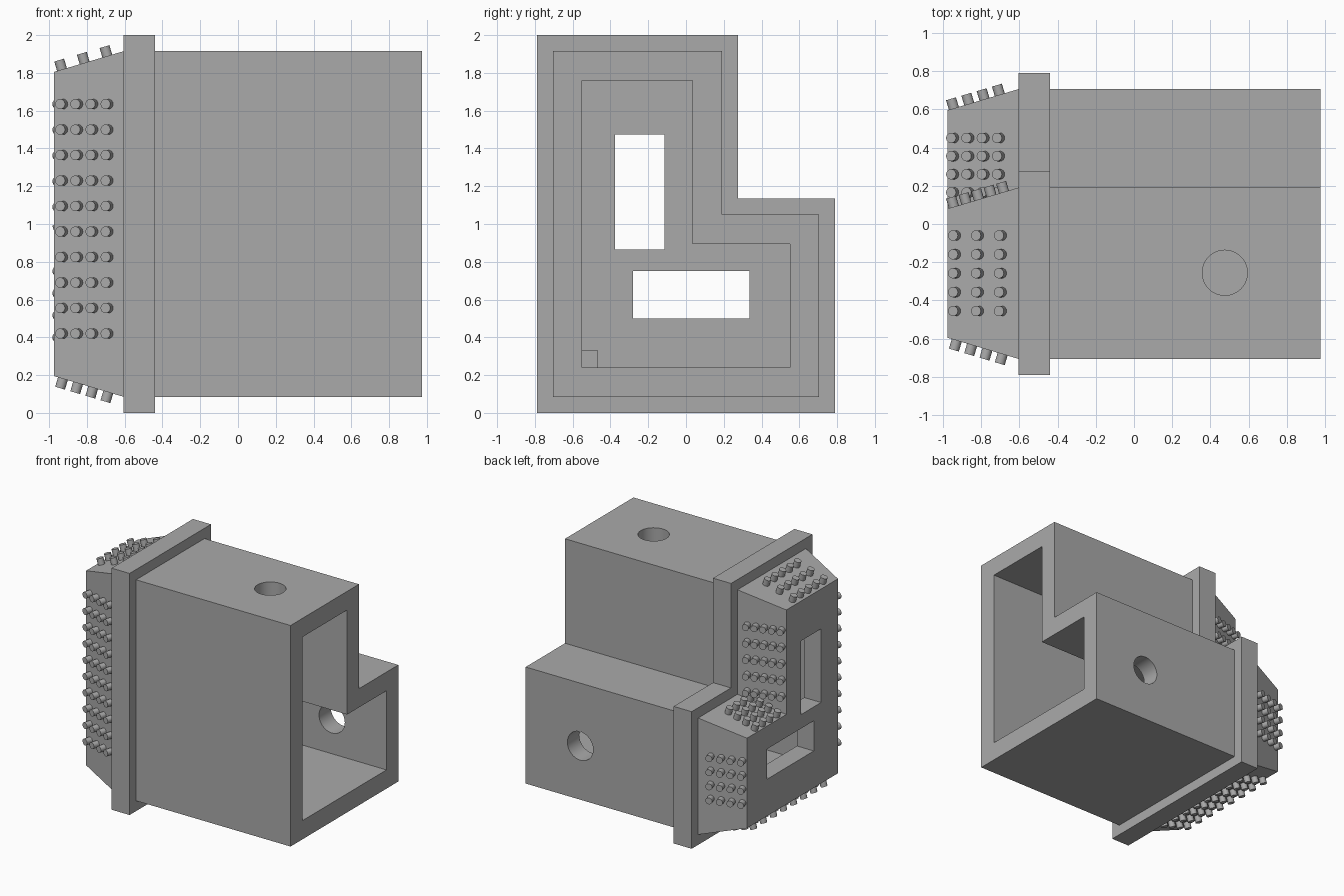
import bpy, bmesh
from mathutils import Vector, Matrix

if "Cube" in bpy.data.objects:
    bpy.data.objects.remove(bpy.data.objects["Cube"], do_unlink=True)

grey = bpy.data.materials.new("plain_grey")
grey.use_nodes = True
grey.diffuse_color = (0.4, 0.4, 0.4, 1)
grey.node_tree.nodes["Principled BSDF"].inputs["Base Color"].default_value = (0.4, 0.4, 0.4, 1)


def add_object(name, bm):
    bmesh.ops.recalc_face_normals(bm, faces=bm.faces)
    mesh = bpy.data.meshes.new(name)
    bm.to_mesh(mesh)
    bm.free()
    mesh.materials.append(grey)
    obj = bpy.data.objects.new(name, mesh)
    bpy.context.collection.objects.link(obj)
    return obj


def box(name, lo, hi):
    lo, hi = Vector(lo), Vector(hi)
    bm = bmesh.new()
    bmesh.ops.create_cube(bm, size=1, matrix=Matrix.Translation((lo + hi) / 2)
                          @ Matrix.Diagonal((*(hi - lo), 1)))
    return add_object(name, bm)


def cylinder(bm, start, direction, radius, length, sides):
    turn = direction.to_track_quat('Z', 'Y').to_matrix().to_4x4()
    middle = Matrix.Translation(start + direction * length / 2)
    bmesh.ops.create_cone(bm, cap_ends=True, segments=sides, radius1=radius,
                          radius2=radius, depth=length, matrix=middle @ turn)


def smooth(obj):
    bpy.ops.object.select_all(action='DESELECT')
    obj.select_set(True)
    bpy.context.view_layer.objects.active = obj
    bpy.ops.object.shade_smooth_by_angle()


def l_section(bm, x, d):
    """L-shaped loop at x, inset by d from the flange outline."""
    a, b, n, top, step = -0.79 + d, 0.79 - d, 0.275 - d, 2 - d, 1.135 - d
    pts = [(a, d), (b, d), (b, step), (n, step), (n, top), (a, top)]
    return [bm.verts.new((x, y, z)) for y, z in pts]


# Hollow casing: tapered nose, flange, body, then the cavity back inward
TIP, BASE, END = -0.975, -0.605, 0.975
BODY, NOSE, CAVITY = 0.085, 0.195, 0.24
bm = bmesh.new()
stations = [(TIP, NOSE), (BASE, BODY), (BASE, 0), (-0.44, 0), (-0.44, BODY),
            (END, BODY), (END, CAVITY), (-0.82, CAVITY)]
loops = [l_section(bm, x, d) for x, d in stations]
for p, q in zip(loops, loops[1:]):
    for i in range(6):
        j = (i + 1) % 6
        bm.faces.new((p[i], p[j], q[j], q[i]))
bm.faces.new(loops[0])
bm.faces.new(loops[-1])
casing = add_object("casing", bm)

# Cutters: two windows in the nose and two round holes in the body
cutters = [box("window_cutter_upper", (-1.1, -0.375, 0.865), (-0.7, -0.115, 1.475)),
           box("window_cutter_lower", (-1.1, -0.28, 0.5), (-0.7, 0.335, 0.75))]
for start, direction in [((0.475, -0.255, 1.6), (0, 0, 1)),
                         ((0.475, 0.4, 0.53), (0, 1, 0))]:
    bm = bmesh.new()
    cylinder(bm, Vector(start), Vector(direction), 0.118, 0.5, 48)
    cutters.append(add_object("hole_cutter", bm))
bpy.context.view_layer.objects.active = casing
for cutter in cutters:
    cutter.hide_render = True
    mod = casing.modifiers.new("cut", 'BOOLEAN')
    mod.operation = 'DIFFERENCE'
    mod.solver = 'EXACT'
    mod.object = cutter
    bpy.ops.object.modifier_apply(modifier=mod.name)
    bpy.data.objects.remove(cutter, do_unlink=True)
smooth(casing)

# Small block in the cavity corner
box("corner_block", (-0.83, -0.56, 0.235), (-0.735, -0.465, 0.33))


def spread(lo, hi, count):
    return [lo + (hi - lo) * i / (count - 1) for i in range(count)]


def peg_grid(name, out, tip_offset, columns, rows):
    """Pegs standing on a sloped nose face; out is the face's main axis."""
    out = Vector(out)
    across = Vector((0, 1, 0)) if out.z else Vector((0, 0, 1))
    slope = (NOSE - BODY) / (BASE - TIP)
    normal = (out - Vector((slope, 0, 0))).normalized()
    bm = bmesh.new()
    for x in spread(*columns):
        for r in spread(*rows):
            foot = Vector((x, 0, 0)) + across * r + out * (tip_offset + slope * (x - TIP))
            cylinder(bm, foot - normal * 0.01, normal, 0.027, 0.062, 16)
    smooth(add_object(name, bm))


four = (-0.927, -0.687, 4)
back_four = (-0.942, -0.702, 4)
peg_grid("front_pegs", (0, -1, 0), 0.595, four, (0.42, 1.635, 10))
peg_grid("bottom_pegs", (0, 0, -1), -0.195, four, (-0.46, 0.46, 8))
peg_grid("top_pegs", (0, 0, 1), 1.805, (-0.932, -0.692, 3), (-0.455, -0.06, 5))
peg_grid("step_pegs", (0, 0, 1), 0.94, back_four, (0.165, 0.45, 4))
peg_grid("upper_back_pegs", (0, 1, 0), 0.08, (-0.942, -0.68, 5), (1.09, 1.635, 5))
peg_grid("lower_back_pegs", (0, 1, 0), 0.595, back_four, (0.4, 0.75, 4))
